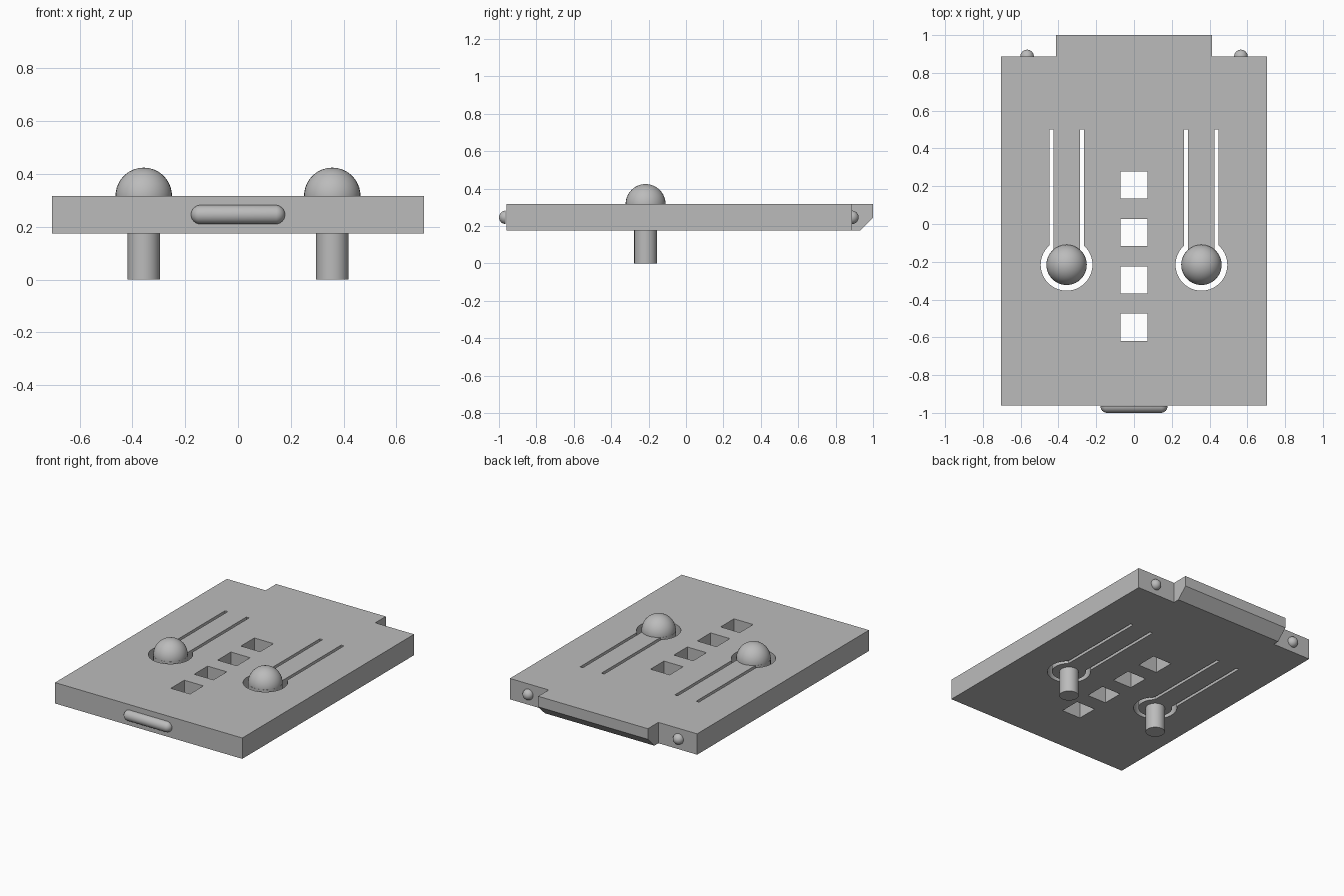
import bpy, bmesh
from math import radians, sin, cos, acos, pi
from mathutils import Matrix, Vector

if "Cube" in bpy.data.objects:
    bpy.data.objects.remove(bpy.data.objects["Cube"], do_unlink=True)

BOTTOM, TOP = 0.175, 0.317
FRONT, BACK = -0.961, 0.887
MID = (BOTTOM + TOP) / 2
BUTTON_X, BUTTON_Y = 0.357, -0.216
BUTTON_R, HOLE_R = 0.107, 0.137
BUMP_R = 0.036

grey = bpy.data.materials.new("plain grey")
grey.use_nodes = True
colour = (0.5, 0.5, 0.5, 1)
grey.diffuse_color = colour
grey.node_tree.nodes["Principled BSDF"].inputs["Base Color"].default_value = colour


def finish(name, bm, smooth=True):
    bmesh.ops.recalc_face_normals(bm, faces=bm.faces)
    mesh = bpy.data.meshes.new(name)
    bm.to_mesh(mesh)
    bm.free()
    mesh.materials.append(grey)
    obj = bpy.data.objects.new(name, mesh)
    bpy.context.collection.objects.link(obj)
    if smooth:
        shade(obj)
    return obj


def select(obj):
    bpy.ops.object.select_all(action='DESELECT')
    obj.select_set(True)
    bpy.context.view_layer.objects.active = obj


def shade(obj):
    select(obj)
    bpy.ops.object.shade_smooth_by_angle(angle=radians(30))


def prism(points, low, high):
    """Extrude a flat outline upwards."""
    bm = bmesh.new()
    face = bm.faces.new([bm.verts.new((x, y, low)) for x, y in points])
    new = bmesh.ops.extrude_face_region(bm, geom=[face])["geom"]
    bmesh.ops.translate(bm, vec=(0, 0, high - low),
                        verts=[v for v in new if isinstance(v, bmesh.types.BMVert)])
    return bm


def half_ball(name, centre, radius, direction, stretch=0):
    """Ball cut flat behind its centre, optionally drawn out along x."""
    bm = bmesh.new()
    bmesh.ops.create_uvsphere(bm, u_segments=32, v_segments=17, radius=radius,
                              matrix=Matrix.Rotation(pi / 2, 4, 'Y') if stretch else Matrix())
    for v in bm.verts:
        if stretch:
            v.co.x += stretch if v.co.x > 0 else -stretch
    bmesh.ops.bisect_plane(bm, geom=bm.verts[:] + bm.edges[:] + bm.faces[:],
                           plane_co=(0, 0, 0), plane_no=direction, clear_inner=True)
    bmesh.ops.translate(bm, vec=centre, verts=bm.verts)
    return finish(name, bm)


def arc(radius, half_width, count=40):
    """Arc open at the top, from the left slot edge round to the right one."""
    a = acos(half_width / radius)
    start, end = pi - a, 2 * pi + a
    return [(radius * cos(start + (end - start) * i / count),
             radius * sin(start + (end - start) * i / count)) for i in range(count + 1)]


# Plate with a narrower tongue at the back, chamfered underneath
wide, tab = 0.705, 0.413
right_side = [(wide, FRONT), (wide, BACK), (tab, BACK), (tab, 1.0)]
bm = prism(right_side + [(-x, y) for x, y in reversed(right_side)], BOTTOM, TOP)
lip = [e for e in bm.edges if all(v.co.y > 0.99 and v.co.z < MID for v in e.verts)]
bmesh.ops.bevel(bm, geom=lip, offset=0.07, segments=1, affect='EDGES')
plate = finish("plate", bm, smooth=False)

# Cutters: square windows and the gap round each springy button arm
cutters = []
for i in range(4):
    y, h = 0.206 - 0.251 * i, 0.072
    cutters.append(prism([(-h, y - h), (h, y - h), (h, y + h), (-h, y + h)], 0, 0.5))
slot_end = 0.5 - BUTTON_Y
outer, inner = 0.091, 0.07
gap = ([(-outer, slot_end)] + arc(HOLE_R, outer) + [(outer, slot_end), (inner, slot_end)]
       + arc(BUTTON_R, inner)[::-1] + [(-inner, slot_end)])
for side in (-1, 1):
    cutters.append(prism([(x + side * BUTTON_X, y + BUTTON_Y) for x, y in gap], 0, 0.5))

for bm in cutters:
    cutter = finish("cutter", bm, smooth=False)
    cutter.hide_render = True
    cut = plate.modifiers.new("cut", 'BOOLEAN')
    cut.operation, cut.solver, cut.object = 'DIFFERENCE', 'EXACT', cutter
    select(plate)
    bpy.ops.object.modifier_apply(modifier=cut.name)
    bpy.data.objects.remove(cutter, do_unlink=True)
shade(plate)

# Buttons, pins and rear bumps on both sides
for side, label in ((1, "left"), (-1, "right")):
    x = side * BUTTON_X
    half_ball(label + "_button", (x, BUTTON_Y, TOP), BUTTON_R, Vector((0, 0, 1)))
    half_ball(label + "_rear_bump", (side * 0.566, BACK, MID), BUMP_R, Vector((0, 1, 0)))
    bm = bmesh.new()
    bmesh.ops.create_cone(bm, cap_ends=True, segments=40, radius1=0.061, radius2=0.061,
                          depth=BOTTOM, matrix=Matrix.Translation((x, BUTTON_Y, BOTTOM / 2)))
    finish(label + "_pin", bm)

# Rounded catch bar across the front
half_ball("front_bar", (0, FRONT - 0.003, MID), BUMP_R, Vector((0, -1, 0)), stretch=0.142)
